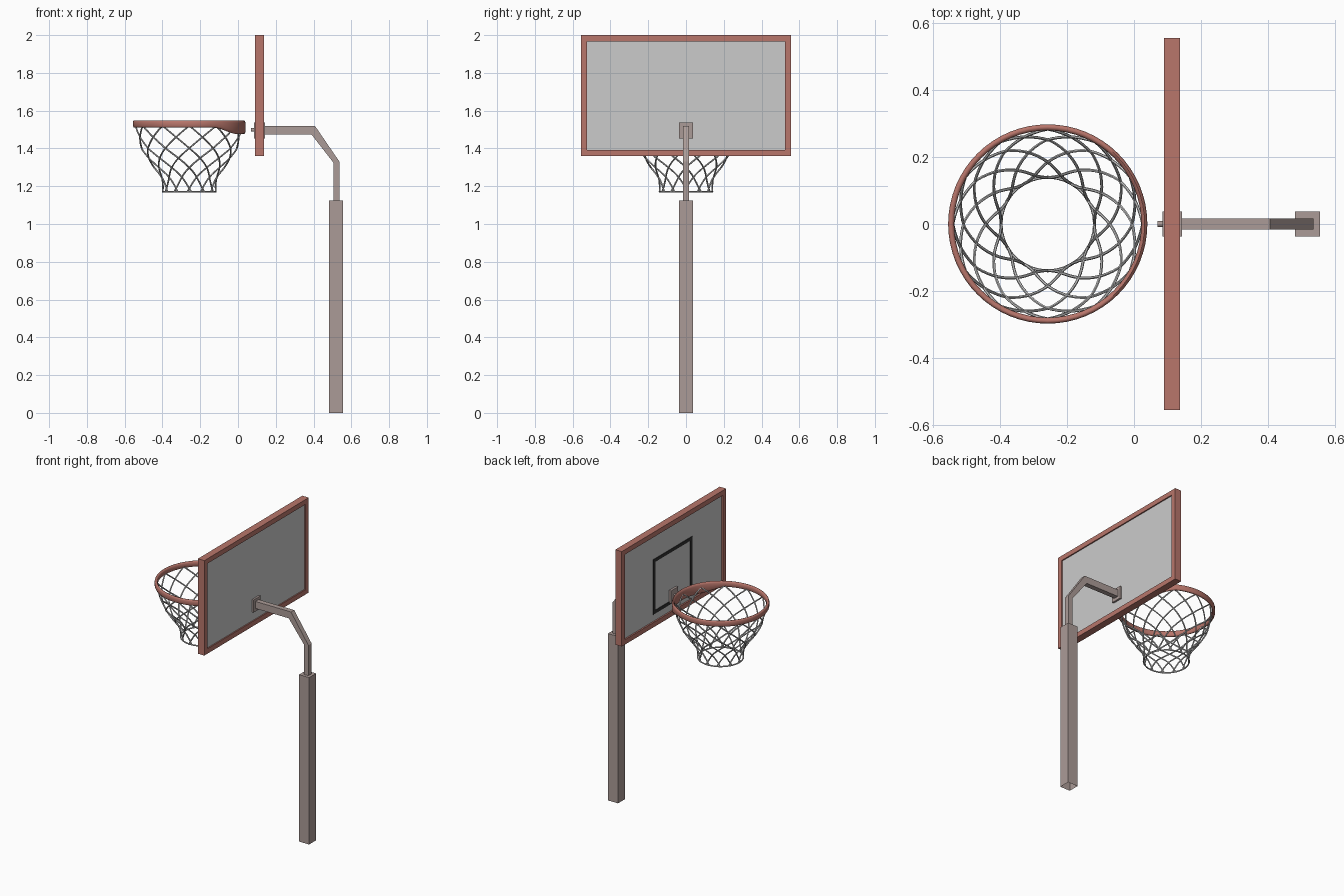
import bpy, bmesh, math

if "Cube" in bpy.data.objects:
    bpy.data.objects.remove(bpy.data.objects["Cube"])

def material(name, rgb):
    m = bpy.data.materials.new(name)
    m.diffuse_color = (*rgb, 1)
    m.use_nodes = True
    m.node_tree.nodes["Principled BSDF"].inputs["Base Color"].default_value = m.diffuse_color
    return m

RED = material("red_paint", (0.48, 0.18, 0.147))
STEEL = material("brown_steel", (0.41, 0.33, 0.31))
BLACK = material("black_paint", (0.03, 0.03, 0.03))

def finish(name, bm, mat=None):
    bmesh.ops.recalc_face_normals(bm, faces=bm.faces)
    me = bpy.data.meshes.new(name)
    bm.to_mesh(me)
    bm.free()
    ob = bpy.data.objects.new(name, me)
    bpy.context.collection.objects.link(ob)
    if mat:
        me.materials.append(mat)
    return ob

def box(name, x, y, z, mat=None, open_bottom=False):
    bm = bmesh.new()
    bmesh.ops.create_cube(bm, size=1)
    for v in bm.verts:
        v.co = [r[0] + (c + 0.5) * (r[1] - r[0]) for c, r in zip(v.co, (x, y, z))]
    bm.normal_update()
    if open_bottom:
        low = [f for f in bm.faces if f.normal.z < -0.9]
        bmesh.ops.delete(bm, geom=low, context='FACES_ONLY')
    return finish(name, bm, mat)

def frame(name, x0, x1, hy, z0, z1, w, mat):
    """Rectangular picture frame in the YZ plane."""
    def loop(x, i):
        return [bm.verts.new((x, sy * (hy - i), z)) for sy, z in
                ((-1, z0 + i), (1, z0 + i), (1, z1 - i), (-1, z1 - i))]
    bm = bmesh.new()
    loops = [loop(x0, 0), loop(x1, 0), loop(x1, w), loop(x0, w)]
    for a, b in zip(loops, loops[1:] + loops[:1]):
        for i in range(4):
            j = (i + 1) % 4
            bm.faces.new((a[i], a[j], b[j], b[i]))
    return finish(name, bm, mat)

# Post
box("post", (0.481, 0.556), (-0.037, 0.037), (0, 1.125), STEEL, True)

# Bent arm: side profile extruded across y
profile = [(0.505, 1.12), (0.537, 1.12), (0.537, 1.33), (0.407, 1.52),
           (0.135, 1.52), (0.135, 1.473), (0.39, 1.473), (0.505, 1.325)]
bm = bmesh.new()
face = bm.faces.new([bm.verts.new((x, -0.017, z)) for x, z in profile])
ext = bmesh.ops.extrude_face_region(bm, geom=[face])["geom"]
bmesh.ops.translate(bm, vec=(0, 0.034, 0),
                    verts=[g for g in ext if isinstance(g, bmesh.types.BMVert)])
finish("arm", bm, STEEL)

# Backboard, its frame and the target rectangle
frame("board_frame", 0.09, 0.138, 0.556, 1.36, 2.0, 0.033, RED)
box("board_panel", (0.1, 0.13), (-0.53, 0.53), (1.385, 1.975))
frame("target_rectangle", 0.097, 0.101, 0.21, 1.44, 1.81, 0.022, BLACK)

# Mounting plates and bolt
for name, x in (("front_plate", (0.085, 0.105)), ("rear_plate", (0.125, 0.143))):
    box(name, x, (-0.037, 0.037), (1.453, 1.538), STEEL)
bpy.ops.mesh.primitive_cylinder_add(vertices=12, radius=0.009, depth=0.025,
                                    location=(0.0825, 0, 1.498),
                                    rotation=(0, math.pi / 2, 0))
bpy.context.object.name = "bolt"
bpy.context.object.data.materials.append(STEEL)

# Rim: rounded section swept round, deepening towards the board
CX, N = -0.258, 64
section = [(0.28, 0.2), (0.28, 0.8), (0.284, 0.95), (0.29, 1.0),
           (0.295, 0.95), (0.298, 0.8), (0.298, 0.2), (0.295, 0.05),
           (0.29, 0.0), (0.284, 0.05)]
bm = bmesh.new()
rings = []
for i in range(N):
    a = 2 * math.pi * i / N
    t = min(1, max(0, (CX + 0.29 * math.cos(a) + 0.13) / 0.13))
    low = 1.51 - 0.034 * t * t * (3 - 2 * t)
    rings.append([bm.verts.new((CX + r * math.cos(a), r * math.sin(a),
                                low + h * (1.549 - low))) for r, h in section])
for i in range(N):
    a, b = rings[i], rings[(i + 1) % N]
    for k in range(len(section)):
        m = (k + 1) % len(section)
        bm.faces.new((a[k], a[m], b[m], b[k]))
rim = finish("rim", bm, RED)

# Net: mirrored spiral strands following a profile (radius, height)
net_profile = [(0.284, 1.52), (0.27, 1.46), (0.25, 1.395), (0.222, 1.35),
               (0.19, 1.305), (0.16, 1.265), (0.145, 1.235), (0.139, 1.20), (0.14, 1.168)]
lengths = [0]
for p, q in zip(net_profile, net_profile[1:]):
    lengths.append(lengths[-1] + math.dist(p, q))

def net_point(t):
    s = t * lengths[-1]
    k = max(i for i in range(len(lengths) - 1) if lengths[i] <= s)
    f = (s - lengths[k]) / (lengths[k + 1] - lengths[k])
    return [a + f * (b - a) for a, b in zip(net_profile[k], net_profile[k + 1])]

def tube(cu, points, cyclic=False):
    sp = cu.splines.new('POLY')
    sp.points.add(len(points) - 1)
    for p, co in zip(sp.points, points):
        p.co = (*co, 1)
    sp.use_cyclic_u = cyclic

def around(r, a, z):
    return (CX + r * math.cos(a), r * math.sin(a), z)

cu = bpy.data.curves.new("net", 'CURVE')
cu.dimensions = '3D'
cu.bevel_depth = 0.0045
cu.bevel_resolution = 1
STRANDS, STEPS, SWEEP = 12, 24, math.radians(95)
for side in (-1, 1):
    for n in range(STRANDS):
        pts = []
        for i in range(STEPS + 1):
            r, z = net_point(i / STEPS)
            pts.append(around(r, 2 * math.pi * n / STRANDS + side * SWEEP * i / STEPS, z))
        tube(cu, pts)
# Bottom cord
tube(cu, [around(0.14, 2 * math.pi * i / 36, 1.171) for i in range(36)], True)
net = bpy.data.objects.new("net", cu)
bpy.context.collection.objects.link(net)
bpy.ops.object.select_all(action='DESELECT')
net.select_set(True)
bpy.context.view_layer.objects.active = net
bpy.ops.object.convert(target='MESH')
rim.select_set(True)
bpy.ops.object.shade_smooth_by_angle(angle=math.radians(50))
